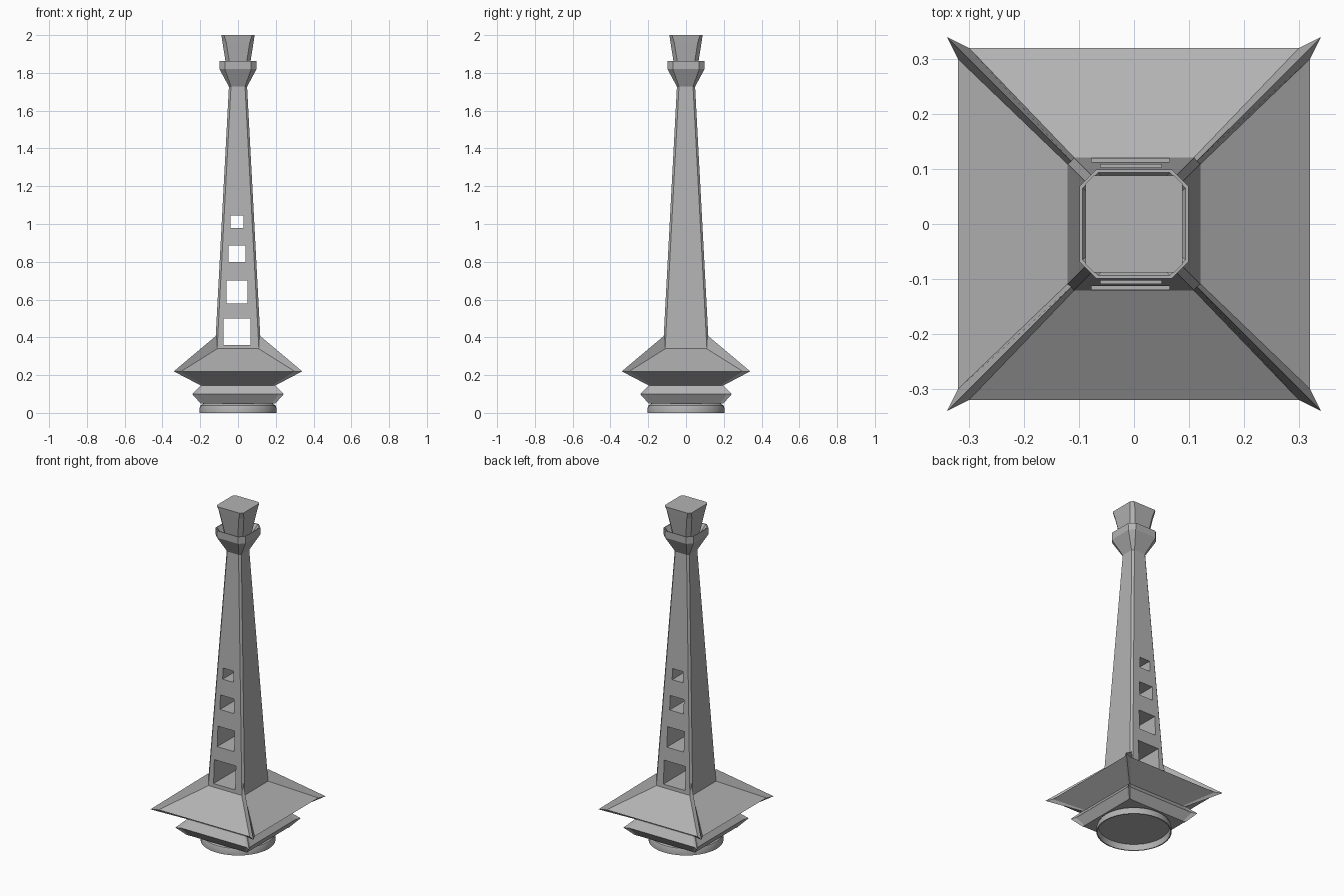
import bpy, bmesh, math

if "Cube" in bpy.data.objects:
    bpy.data.objects.remove(bpy.data.objects["Cube"])

stone = bpy.data.materials.new("stone grey")
stone.diffuse_color = (0.45, 0.45, 0.45, 1)
stone.use_nodes = True
stone.node_tree.nodes["Principled BSDF"].inputs["Base Color"].default_value = stone.diffuse_color


def loft(name, rings, cap_start=True, cap_end=True):
    """Skin a stack of point rings into one flat-shaded object."""
    bm = bmesh.new()
    vr = [[bm.verts.new(p) for p in r] for r in rings]
    n = len(vr[0])
    for a, b in zip(vr, vr[1:]):
        for i in range(n):
            j = (i + 1) % n
            bm.faces.new((a[i], a[j], b[j], b[i]))
    if cap_start:
        bm.faces.new(vr[0][::-1])
    if cap_end:
        bm.faces.new(vr[-1])
    bmesh.ops.recalc_face_normals(bm, faces=bm.faces)
    me = bpy.data.meshes.new(name)
    bm.to_mesh(me)
    bm.free()
    me.materials.append(stone)
    ob = bpy.data.objects.new(name, me)
    bpy.context.collection.objects.link(ob)
    return ob


def four(points):
    """Repeat one corner's points around the four corners."""
    out = []
    for k in range(4):
        c, s = round(math.cos(k * math.pi / 2)), round(math.sin(k * math.pi / 2))
        out += [(x * c - y * s, x * s + y * c, z) for x, y, z in points]
    return out


def octagon(h, c, z):
    return four([(h, h - c, z), (h - c, h, z)])


def star(h, c, tip, z, tip_z=None):
    """Square with a pointed corner spike."""
    return four([(h, h - c, z), (tip, tip, z if tip_z is None else tip_z), (h - c, h, z)])


def circle(r, z, n=32):
    return [(r * math.cos(2 * math.pi * i / n), r * math.sin(2 * math.pi * i / n), z)
            for i in range(n)]


# Round foot, hollow underneath
foot = loft("round_foot", [circle(0.193, 0.035), circle(0.197, 0.0), circle(0.203, 0.0),
                           circle(0.203, 0.027), circle(0.198, 0.04), circle(0.178, 0.053)])
for p in foot.data.polygons:
    p.use_smooth = len(p.vertices) == 4
foot.data.set_sharp_from_angle(angle=math.radians(25))

# Square collar
loft("collar", [star(0.195, 0.012, 0.198, 0.05), star(0.23, 0.016, 0.243, 0.10),
                star(0.195, 0.012, 0.198, 0.145)])

# Flared roof with raised corner ridges
loft("flared_roof", [star(0.192, 0.012, 0.197, 0.145), star(0.32, 0.02, 0.34, 0.22),
                     star(0.121, 0.012, 0.114, 0.34, 0.41)], cap_end=False)

# Tapered shaft with chamfered corners
shaft = loft("shaft", [octagon(0.122, 0.011, 0.33), octagon(0.048, 0.011, 1.73)])

# Square windows cut right through the shaft, front to back
for i, (x0, x1, z0, z1) in enumerate([(-0.077, 0.065, 0.36, 0.50), (-0.061, 0.05, 0.58, 0.70),
                                      (-0.051, 0.04, 0.80, 0.885), (-0.04, 0.03, 0.98, 1.045)]):
    cutter = loft(f"window_cutter_{i + 1}",
                  [[(x0, y, z0), (x1, y, z0), (x1, y, z1), (x0, y, z1)] for y in (-0.3, 0.3)])
    mod = shaft.modifiers.new("window", 'BOOLEAN')
    mod.operation = 'DIFFERENCE'
    mod.solver = 'EXACT'
    mod.object = cutter
    cutter.hide_render = True
    cutter.hide_set(True)

# Open cup at the top of the shaft
loft("cup", [octagon(0.047, 0.011, 1.725), octagon(0.098, 0.028, 1.82),
             octagon(0.099, 0.03, 1.862), octagon(0.094, 0.029, 1.862),
             octagon(0.066, 0.02, 1.815)])

# Flared head
loft("head", [octagon(0.058, 0.02, 1.81), octagon(0.082, 0.02, 1.96), octagon(0.088, 0.014, 2.0)])
